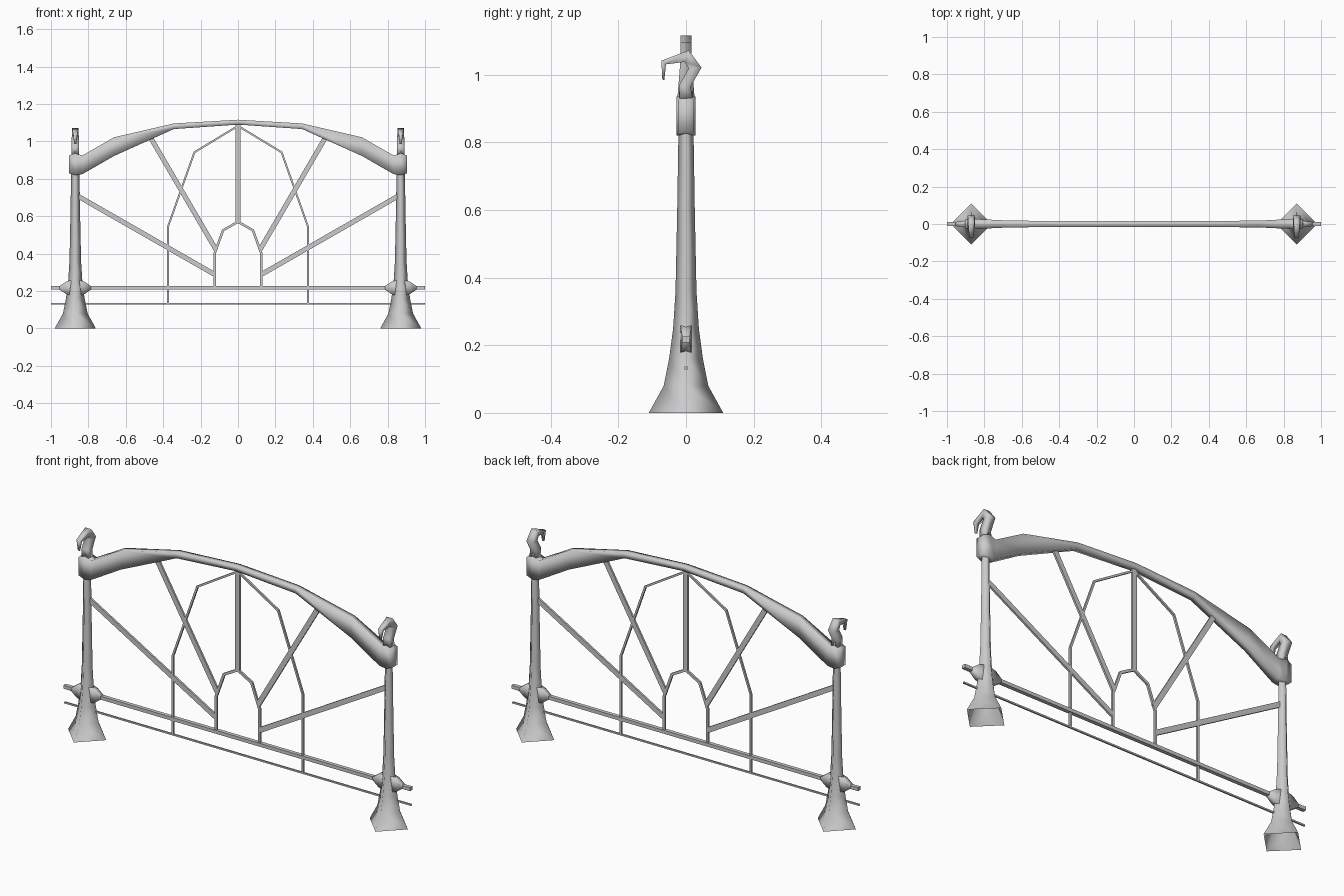
import bpy, bmesh
from mathutils import Vector

if "Cube" in bpy.data.objects:
    bpy.data.objects.remove(bpy.data.objects["Cube"])


def skin(name, rings, smooth=True, cap_start=True, cap_end=True):
    """Bridge a list of equal-length vertex rings into one mesh."""
    bm = bmesh.new()
    vs = [[bm.verts.new(p) for p in r] for r in rings]
    n = len(vs[0])
    for a, b in zip(vs, vs[1:]):
        for i in range(n):
            j = (i + 1) % n
            bm.faces.new((a[i], a[j], b[j], b[i]))
    if cap_start:
        bm.faces.new(vs[0][::-1])
    if cap_end:
        bm.faces.new(vs[-1])
    bmesh.ops.recalc_face_normals(bm, faces=bm.faces)
    for f in bm.faces:
        f.smooth = smooth and len(f.verts) == 4
    me = bpy.data.meshes.new(name)
    bm.to_mesh(me)
    bm.free()
    ob = bpy.data.objects.new(name, me)
    bpy.context.collection.objects.link(ob)
    return ob


def sliced(name, slices, smooth=True):
    """Bar along x from slices (x, top, bottom, half depth)."""
    return skin(name, [[(x, -d, b), (x, d, b), (x, d, t), (x, -d, t)]
                       for x, t, b, d in slices], smooth)


def sweep(name, pts, normal, sizes, diamond=False, smooth=False, **caps):
    """Four-sided bar along a planar path; sizes are half (width, depth)."""
    pts = [Vector(p) for p in pts]
    n = Vector(normal)
    rings = []
    for i, p in enumerate(pts):
        d0 = (p - pts[max(i - 1, 0)]).normalized()
        d1 = (pts[min(i + 1, len(pts) - 1)] - p).normalized()
        t = (d0 + d1).normalized()
        miter = 1 / max(t.dot(d1 if d1.length else d0), 0.6)
        w, d = sizes[i]
        u = t.cross(n) * w * miter
        v = n * d
        rings.append([p + u, p + v, p - u, p - v] if diamond
                     else [p + u + v, p - u + v, p - u - v, p + u - v])
    return skin(name, rings, smooth, **caps)


def strip(name, path, width, depth):
    """Flat bar in the xz plane."""
    return sweep(name, [(x, 0, z) for x, z in path], (0, 1, 0),
                 [(width / 2, depth / 2)] * len(path))


def mirrored(half):
    return half + [(-p[0],) + tuple(p[1:]) for p in reversed(half[:-1])]


POST_X = 0.87
post_profile = [(0, .11), (.08, .066), (.16, .05), (.25, .038),
                (.36, .031), (.6, .026), (.85, .022), (.95, .02)]
hook_path = [(0, .93), (-.003, .968), (.027, 1.02), (.002, 1.055),
             (-.066, 1.036), (-.067, .985)]
hook_size = [(.019, .02), (.016, .02), (.016, .019), (.015, .017),
             (.007, .011), (.003, .005)]

for s, side in ((-1, "left"), (1, "right")):
    x = s * POST_X
    # flared diamond post
    sweep(side + "_post", [(x, 0, z) for z, r in post_profile], (0, 1, 0),
          [(r, r) for z, r in post_profile], diamond=True, smooth=True,
          cap_start=False)
    # curled hook on top
    sweep(side + "_hook", [(x, y, z) for y, z in hook_path], (1, 0, 0),
          hook_size, smooth=True)
    # knob where the rail passes the post
    sliced(side + "_knob", [(x + dx, .217 + h, .217 - h, d) for dx, h, d in
                            ((-.085, .009, .011), (-.05, .033, .015),
                             (-.02, .042, .016), (.02, .042, .016),
                             (.05, .033, .015), (.085, .009, .011))])
    # radiating braces
    strip(side + "_upper_brace", [(s * .47, 1.025), (s * .117, .42)], .026, .01)
    strip(side + "_lower_brace", [(s * .86, .71), (s * .127, .29)], .026, .01)

# arched top rail with its end collars
sliced("arched_top_rail", mirrored([
    (-.904, .925, .83, .023), (-.87, .936, .82, .028),
    (-.832, .925, .825, .026), (-.663, 1.022, .922, .018),
    (-.343, 1.096, 1.066, .016), (0, 1.116, 1.09, .016)]))

# straight lower rails
sliced("lower_rail", [(-1, .226, .208, .01), (1, .226, .208, .01)], False)
sliced("bottom_wire", [(-1, .137, .129, .004), (1, .137, .129, .004)], False)

# ribs
strip("centre_rib", [(0, .565), (0, 1.095)], .026, .01)
strip("inner_arch_rib", mirrored([(-.125, .222), (-.125, .40),
                                  (-.08, .525), (0, .57)]), .013, .01)
strip("outer_arch_rib", mirrored([(-.374, .133), (-.374, .545),
                                  (-.233, .942), (0, 1.083)]), .01, .01)
